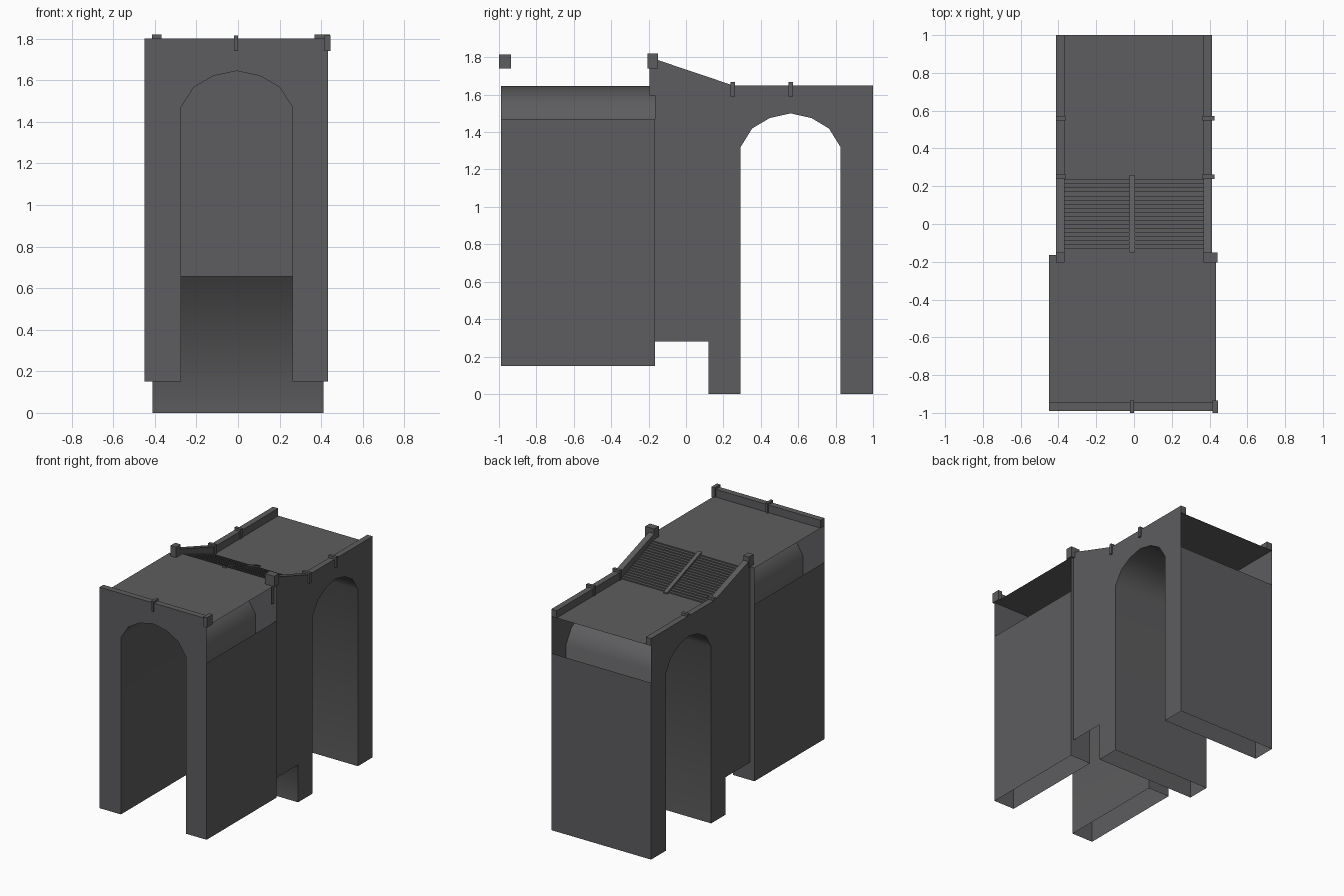
import bpy, bmesh, math
from mathutils import Vector

if "Cube" in bpy.data.objects:
    bpy.data.objects.remove(bpy.data.objects["Cube"])

stone = bpy.data.materials.new("dark grey stone")
stone.diffuse_color = (0.11, 0.11, 0.115, 1)
stone.use_nodes = True
stone.node_tree.nodes["Principled BSDF"].inputs["Base Color"].default_value = stone.diffuse_color

ARCH = [(-1, 0), (-0.77, 0.55), (-0.42, 0.86), (0, 1), (0.42, 0.86), (0.77, 0.55), (1, 0)]


def finish(name, bm):
    me = bpy.data.meshes.new(name)
    bm.to_mesh(me)
    bm.free()
    me.materials.append(stone)
    ob = bpy.data.objects.new(name, me)
    bpy.context.collection.objects.link(ob)
    return ob


def smooth(ob, degrees):
    ob.data.shade_smooth()
    ob.data.set_sharp_from_angle(angle=math.radians(degrees))


def place(axis, at, p):
    return Vector((at, p[0], p[1])) if axis == "x" else Vector((p[0], at, p[1]))


def plate(name, axis, at, pts, facing):
    """Flat outline standing across the given axis."""
    bm = bmesh.new()
    f = bm.faces.new([bm.verts.new(place(axis, at, p)) for p in pts])
    f.normal_update()
    if f.normal.dot(Vector(facing)) < 0:
        f.normal_flip()
    return finish(name, bm)


def strip(name, axis, pts, a, b, caps=False):
    """Open profile pulled along the given axis."""
    bm = bmesh.new()
    va = [bm.verts.new(place(axis, a, p)) for p in pts]
    vb = [bm.verts.new(place(axis, b, p)) for p in pts]
    n = len(pts)
    for i in range(n if caps else n - 1):
        j = (i + 1) % n
        bm.faces.new((va[i], va[j], vb[j], vb[i]))
    if caps:
        bm.faces.new(va)
        bm.faces.new(vb)
        bmesh.ops.recalc_face_normals(bm, faces=bm.faces)
    return finish(name, bm)


def box(name, x0, x1, y0, y1, z0, z1):
    return strip(name, "x", [(y0, z0), (y1, z0), (y1, z1), (y0, z1)], x0, x1, True)


def arch(c, half, spring, rise, floor):
    return ([(c - half, floor)] + [(c + half * u, spring + rise * v) for u, v in ARCH]
            + [(c + half, floor)])


# Front block: passage running front to back
L, R, F, B = -0.45, 0.434, -0.99, -0.165
DECK, REAR_DECK = 1.742, 1.595
gate = arch(-0.006, 0.268, 1.47, 0.175, 0.15)
plate("front_facade", "y", F, [(L, 0.15)] + gate + [(R, 0.15), (R, 1.8), (L, 1.8)], (0, -1, 0))
plate("front_block_end", "y", B, [(L, 0.15)] + gate + [(R, 0.15), (R, DECK), (L, DECK)], (0, 1, 0))
smooth(strip("front_passage", "y", gate[::-1], F, B), 40)
strip("front_left_wall", "y", [(L, 0.15), (L, 1.47)], F, B)
strip("front_right_wall", "y", [(R, 1.47), (R, 0.15)], F, B)
strip("front_deck", "x", [(B, DECK), (F, DECK)], L, R)
box("front_rail", L, R, F, -0.945, DECK, 1.8)
box("front_middle_post", -0.02, 0.0, -1.0, -0.935, 1.74, 1.815)
box("front_corner_post", 0.415, 0.445, -1.0, -0.935, 1.74, 1.815)

# Rear block: passage running side to side
W = 0.412
cross = arch(0.559, 0.267, 1.32, 0.18, 0.0)
side = ([(-0.165, 0.28), (0.12, 0.28), (0.12, 0)] + cross +
        [(1, 0), (1, 1.65), (0.25, 1.65), (-0.195, 1.8), (-0.195, 1.595), (-0.165, 1.595)])
for s, tag in ((-1, "left"), (1, "right")):
    plate(tag + "_facade", "x", s * W, side, (s, 0, 0))
    # coping rail along the parapet, following the stair slope
    inner = s * 0.368
    strip(tag + "_rail", "x", [(-0.195, DECK), (0.25, REAR_DECK), (1, REAR_DECK), (1, 1.65),
                               (0.25, 1.65), (-0.195, 1.8)], inner, s * W, True)
    out = 0.425 if s > 0 else -0.414
    for y in (0.25, 0.56):
        box(tag + "_rail_post", s * 0.362, out, y - 0.011, y + 0.011, 1.59, 1.668)
    box(tag + "_stair_post", inner, 0.443 if s > 0 else -0.414, -0.205, -0.15, 1.74, 1.82)
smooth(strip("rear_passage", "x", cross, -W, W), 40)
strip("rear_end_wall", "x", [(1, 0), (1, 1.32)], -W, W)
strip("inner_wall_upper", "x", [(-0.165, 1.645), (-0.165, 0.655)], -W, W)
smooth(strip("inner_wall_lower", "x", [(-0.165, 0.655), (0.12, 0.28), (0.12, 0)], -W, W), 60)

# Rear deck and stairs climbing to the front deck
STEPS, Y0, Y1 = 18, 0.235, -0.15
path = [(1, REAR_DECK), (Y0, REAR_DECK)]
for i in range(STEPS):
    z = REAR_DECK + (DECK - REAR_DECK) * (i + 1) / STEPS
    path += [(Y0 + (Y1 - Y0) * i / STEPS, z), (Y0 + (Y1 - Y0) * (i + 1) / STEPS, z)]
path.append((B, DECK))
strip("rear_deck_and_stairs", "x", path, -W, W)
strip("stair_divider", "x", [(-0.15, 1.74), (0.26, 1.59), (0.26, 1.605), (-0.15, 1.755)],
      -0.025, 0.005, True)
